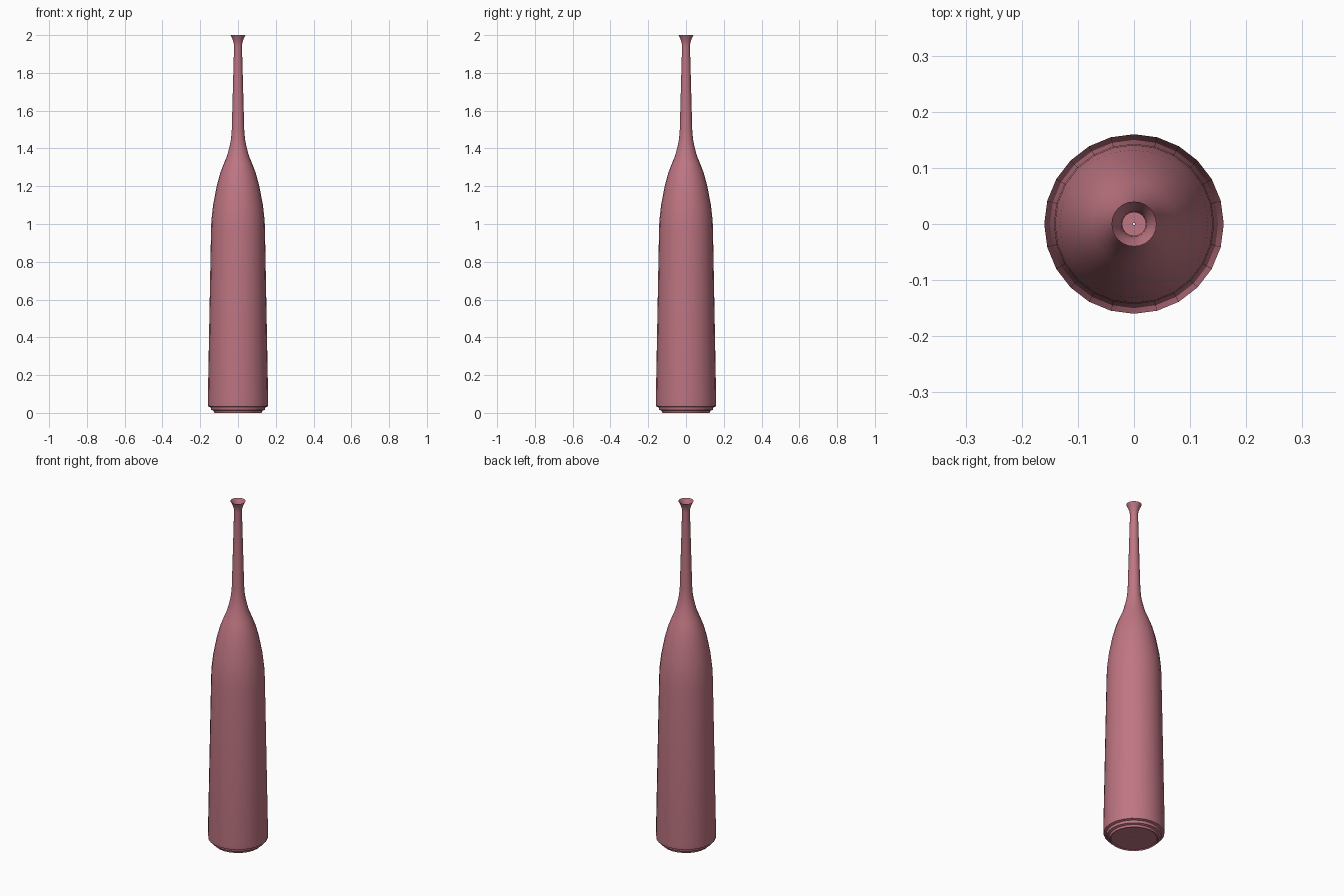
import bpy, bmesh, math

if "Cube" in bpy.data.objects:
    bpy.data.objects.remove(bpy.data.objects["Cube"])

SIDES = 24

# Single rose colour
rose = bpy.data.materials.new("dusty_rose")
rose.diffuse_color = (0.52, 0.18, 0.225, 1)
rose.use_nodes = True
rose.node_tree.nodes["Principled BSDF"].inputs["Base Color"].default_value = rose.diffuse_color


def lathe(name, profile, mat):
    """Revolve an open (radius, height) profile around z as a thin shell."""
    bm = bmesh.new()
    rings = []
    for r, z in profile:
        rings.append([bm.verts.new((r * math.cos(2 * math.pi * i / SIDES),
                                    r * math.sin(2 * math.pi * i / SIDES), z))
                      for i in range(SIDES)])
    for a, b in zip(rings, rings[1:]):
        for i in range(SIDES):
            j = (i + 1) % SIDES
            bm.faces.new((a[i], a[j], b[j], b[i]))
    mesh = bpy.data.meshes.new(name)
    bm.to_mesh(mesh)
    bm.free()
    mesh.materials.append(mat)
    ob = bpy.data.objects.new(name, mesh)
    bpy.context.collection.objects.link(ob)
    bpy.context.view_layer.objects.active = ob
    ob.select_set(True)
    bpy.ops.object.shade_smooth_by_angle(angle=math.radians(35))
    return ob


# Bottle: stepped base, tapering body, shoulder, slim neck, flared open lip
lathe("bottle", [
    (0.002, 0.005), (0.12, 0.005), (0.125, 0.0), (0.13, 0.012),
    (0.142, 0.016), (0.145, 0.03), (0.158, 0.034), (0.16, 0.055),
    (0.143, 0.96), (0.141, 1.02), (0.132, 1.10), (0.113, 1.20),
    (0.094, 1.27), (0.075, 1.32), (0.058, 1.36), (0.045, 1.41),
    (0.037, 1.45), (0.033, 1.50), (0.021, 1.94), (0.023, 1.96),
    (0.03, 1.98), (0.04, 2.0)], rose)
